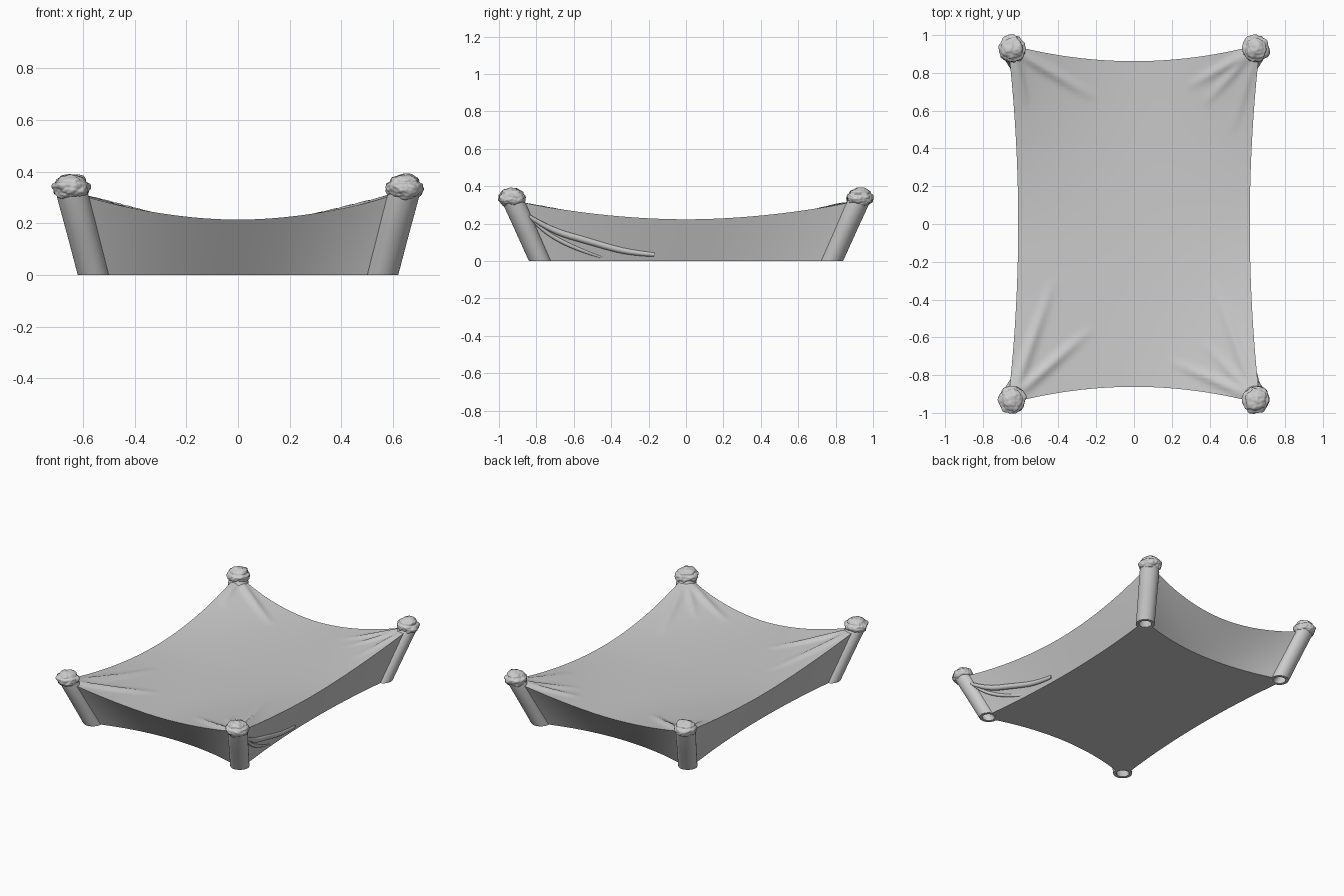
import bpy, bmesh, math
from mathutils import Vector, noise

if "Cube" in bpy.data.objects:
    bpy.data.objects.remove(bpy.data.objects["Cube"])

CORNERS = [(-1, -1), (1, -1), (1, 1), (-1, 1)]
FOOT, HEAD = Vector((0.56, 0.78, 0)), Vector((0.645, 0.927, 0.33))

# Wrinkles in the cloth: corner, end point (x, y), height, width
FOLDS = [((1, 1), (0.28, 0.72), .016, .022), ((1, 1), (0.36, 0.62), .014, .02),
         ((1, 1), (0.52, 0.48), .014, .02), ((-1, 1), (-0.2, 0.66), .018, .022),
         ((-1, 1), (-0.57, 0.62), .016, .02), ((-1, -1), (-0.22, -0.55), .018, .025),
         ((-1, -1), (-0.42, -0.28), .016, .025), ((1, -1), (0.18, -0.72), .016, .022),
         ((1, -1), (0.36, -0.62), .012, .02), ((1, -1), (0.42, -0.3), .014, .025)]


def finish(name, bm, angle=40):
    bmesh.ops.recalc_face_normals(bm, faces=bm.faces)
    me = bpy.data.meshes.new(name)
    bm.to_mesh(me)
    bm.free()
    ob = bpy.data.objects.new(name, me)
    bpy.context.collection.objects.link(ob)
    bpy.ops.object.select_all(action='DESELECT')
    ob.select_set(True)
    bpy.context.view_layer.objects.active = ob
    bpy.ops.object.shade_smooth_by_angle(angle=math.radians(angle))
    return ob


def cloth_point(u, v, t):
    """u, v span the sheet; t runs from the base (0) to the cloth (1)."""
    def lerp(a, b):
        return a + (b - a) * t
    xm, xc = lerp(0.535, 0.613), lerp(0.588, 0.668)
    ym, yc = lerp(0.70, 0.862), lerp(0.808, 0.952)
    x = u * (xm + (xc - xm) * v * v)
    y = v * (ym + (yc - ym) * u * u)
    a, b = abs(u) ** 1.9, abs(v) ** 1.9
    z = 0.193 + 0.03 * a + 0.022 * b + 0.083 * a * b
    for (sx, sy), end, high, wide in FOLDS:
        s, e = Vector((sx * HEAD.x, sy * HEAD.y)), Vector(end)
        d = e - s
        p = Vector((x, y)) - s
        k = p.dot(d) / d.length_squared
        if 0 < k < 1 and t == 1:
            off = (p - d * k).length
            z += high * math.sin(math.pi * k ** 0.7) * math.exp(-(off / wide) ** 2)
    return Vector((x, y, z * t))


# Draped body: sagging cloth top, concave walls, flat base
NU, NV, NT = 72, 104, 8
bm = bmesh.new()
cache = {}


def vert(i, j, k):
    if (i, j, k) not in cache:
        u, v = 2 * i / NU - 1, 2 * j / NV - 1
        base, top = cloth_point(u, v, 0), cloth_point(u, v, 1)
        cache[i, j, k] = bm.verts.new(base.lerp(top, k / NT))
    return cache[i, j, k]


for k in (0, NT):
    for i in range(NU):
        for j in range(NV):
            bm.faces.new([vert(i, j, k), vert(i + 1, j, k), vert(i + 1, j + 1, k), vert(i, j + 1, k)])
for k in range(NT):
    for i in range(NU):
        for j in (0, NV):
            bm.faces.new([vert(i, j, k), vert(i + 1, j, k), vert(i + 1, j, k + 1), vert(i, j, k + 1)])
    for j in range(NV):
        for i in (0, NU):
            bm.faces.new([vert(i, j, k), vert(i, j + 1, k), vert(i, j + 1, k + 1), vert(i, j, k + 1)])
body = finish("draped_cloth_body", bm, 50)


def ring(bm, c, r, n=40):
    return [bm.verts.new(c + Vector((r * math.cos(a), r * math.sin(a), 0)))
            for a in (2 * math.pi * q / n for q in range(n))]


def bridge(bm, a, b):
    for q in range(len(a)):
        w = (q + 1) % len(a)
        bm.faces.new([a[q], a[w], b[w], b[q]])


def at(sx, sy, f):
    p = FOOT.lerp(HEAD, f)
    return Vector((sx * p.x, sy * p.y, p.z))


# Hidden cutter that opens the body under each hollow post
bm = bmesh.new()
for sx, sy in CORNERS:
    lo, hi = ring(bm, at(sx, sy, -0.2), 0.048), ring(bm, at(sx, sy, 0.8), 0.048)
    bridge(bm, lo, hi)
    bm.faces.new(lo)
    bm.faces.new(hi)
cutter = finish("post_cutter", bm)
cutter.hide_render = True
cutter.hide_set(True)
cut = body.modifiers.new("post_holes", 'BOOLEAN')
cut.operation = 'DIFFERENCE'
cut.solver = 'EXACT'
cut.object = cutter

# Leaning hollow posts with lumpy tied knots on top
for n, (sx, sy) in enumerate(CORNERS):
    bm = bmesh.new()
    loops = [ring(bm, at(sx, sy, f), r) for f, r in
             ((0.78, 0.0405), (0, 0.0405), (0, 0.06), (0.5, 0.061), (0.9, 0.063), (1, 0.058))]
    for a, b in zip(loops, loops[1:]):
        bridge(bm, a, b)
    bm.faces.new(loops[0])
    bm.faces.new(loops[-1])
    finish(f"post_{n + 1}", bm)

    bm = bmesh.new()
    bmesh.ops.create_icosphere(bm, subdivisions=5, radius=1)
    for v in bm.verts:
        d = v.co.normalized()
        seed = Vector((n * 7.3, n * 3.1, 2))
        s = 1 + 0.13 * noise.noise(d * 1.7 + seed) + 0.07 * noise.noise(d * 4.5 + seed)
        s -= 0.09 * math.exp(-((d.z - 0.45) / 0.13) ** 2)      # tie groove
        v.co = Vector((d.x * 0.071 * s, d.y * 0.071 * s, d.z * 0.051 * s)) + \
            Vector((sx * 0.645, sy * 0.93, 0.339))
    finish(f"knot_{n + 1}", bm, 80)


# Raised folds on the right wall, running back from the front right post
def wall_fold(name, pts, r):
    cu = bpy.data.curves.new(name, 'CURVE')
    cu.dimensions = '3D'
    cu.bevel_depth = r
    cu.bevel_resolution = 4
    cu.use_fill_caps = True
    sp = cu.splines.new('NURBS')
    sp.points.add(len(pts) - 1)
    for p, (y, z, w) in zip(sp.points, pts):
        t = z / 0.25
        x = (0.537 + 0.078 * t) + 0.053 * (y / 0.9) ** 2 - 0.004
        p.co = (x, y, z, 1)
        p.radius = w
    sp.use_endpoint_u = True
    sp.order_u = 4
    ob = bpy.data.objects.new(name, cu)
    bpy.context.collection.objects.link(ob)


wall_fold("upper_wall_fold", [(-0.84, .24, .6), (-0.72, .16, 1), (-0.58, .125, 1.1),
                              (-0.42, .075, 1), (-0.3, .045, 1), (-0.17, .035, .7)], 0.017)
wall_fold("lower_wall_fold", [(-0.82, .22, .5), (-0.74, .13, 1), (-0.62, .075, 1), (-0.45, .02, .5)], 0.013)
